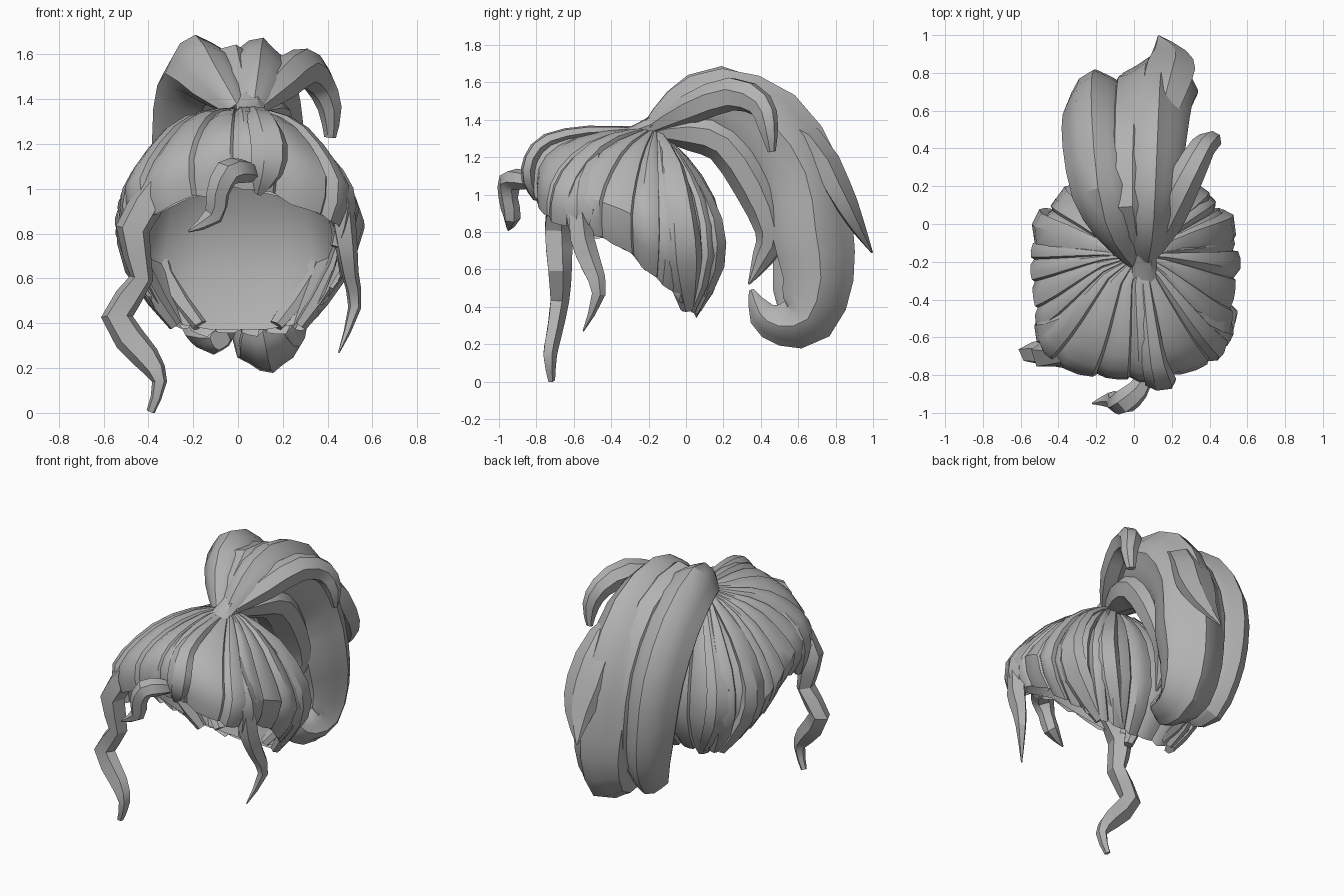
import bpy, bmesh, math, random
from mathutils import Vector

random.seed(4)
hair = bpy.data.materials.new("grey_hair")
hair.diffuse_color = (0.45, 0.45, 0.45, 1)


def catmull(p, t, closed=False):
    """Smooth interpolation through a list of vectors, t in point units."""
    n = len(p)
    i = int(math.floor(t))
    if not closed:
        i = min(i, n - 2)
    f = t - i
    g = (lambda k: p[k % n]) if closed else (lambda k: p[max(0, min(n - 1, k))])
    a, b, c, d = g(i - 1), g(i), g(i + 1), g(i + 2)
    return 0.5 * (2 * b + (c - a) * f + (2 * a - 5 * b + 4 * c - d) * f * f
                  + (3 * b - a - 3 * c + d) * f ** 3)


def finish(name, bm, angle=32):
    bmesh.ops.recalc_face_normals(bm, faces=bm.faces[:])
    me = bpy.data.meshes.new(name)
    bm.to_mesh(me)
    bm.free()
    ob = bpy.data.objects.new(name, me)
    bpy.context.collection.objects.link(ob)
    me.materials.append(hair)
    bpy.ops.object.select_all(action='DESELECT')
    ob.select_set(True)
    bpy.context.view_layer.objects.active = ob
    bpy.ops.object.shade_smooth_by_angle(angle=math.radians(angle))
    return ob


def lock(name, pts, side=(1, 0, 0), sides=6, groove=0.0, steps=2):
    """Sweep a grooved oval along points (x, y, z, half width, half thickness)."""
    p = [Vector(q) for q in pts]
    n = (len(p) - 1) * steps
    rows = [catmull(p, i / steps) for i in range(n + 1)]
    pos = [Vector(r[:3]) for r in rows]
    bm = bmesh.new()
    rings = []
    for i, r in enumerate(rows):
        tan = (pos[min(i + 1, n)] - pos[max(i - 1, 0)]).normalized()
        s = Vector(side)
        s = (s - tan * s.dot(tan)).normalized()
        nor = s.cross(tan)
        ring = []
        for k in range(sides):
            a = 2 * math.pi * (k + 0.25) / sides
            m = 1 - groove * (k % 3) / 2      # stepped overlapping strands
            ring.append(bm.verts.new(pos[i] + s * math.cos(a) * max(r[3], .004) * m
                                     + nor * math.sin(a) * max(r[4], .004) * m))
        rings.append(ring)
    for a, b in zip(rings, rings[1:]):
        for k in range(sides):
            j = (k + 1) % sides
            bm.faces.new((a[k], a[j], b[j], b[k]))
    bm.faces.new(rings[0])
    bm.faces.new(rings[-1])
    return finish(name, bm)


# Scalp cap: half profiles from the tie to the rim, front round to back
tie = Vector((0.04, -0.17, 1.36))
half = [
    [(0, -.30, 1.35), (0, -.55, 1.33), (0, -.73, 1.27), (0, -.81, 1.16), (0, -.80, 1.01)],
    [(.12, -.27, 1.34), (.25, -.46, 1.28), (.36, -.61, 1.16), (.43, -.69, 1.02), (.40, -.71, .87)],
    [(.15, -.20, 1.32), (.31, -.27, 1.22), (.44, -.33, 1.06), (.52, -.36, .91), (.45, -.35, .73)],
    [(.13, -.15, 1.31), (.31, -.13, 1.17), (.46, -.11, .96), (.51, -.10, .75), (.39, -.12, .53)],
    [(.10, -.11, 1.29), (.22, 0, 1.13), (.34, .10, .92), (.36, .13, .65), (.25, .04, .39)],
    [(0, -.09, 1.28), (0, .04, 1.13), (0, .15, .92), (0, .18, .62), (0, .04, .37)],
]
keys = [[Vector(q) for q in pr] for pr in half]
keys += [[Vector((-q.x, q.y, q.z)) for q in keys[i]] for i in (4, 3, 2, 1)]
centre = Vector((0, -.3, .8))
LOCKS, ROWS = 22, 9


def scalp_point(t, h):
    prof = [tie] + [catmull([k[j] for k in keys], t, True) for j in range(5)]
    return catmull(prof, h * 5)


def weave(bm, pole, columns):
    rows = len(columns[0])
    for a, b in zip(columns, columns[1:] + columns[:1]):
        bm.faces.new((pole, a[0], b[0]))
        for r in range(rows - 1):
            bm.faces.new((a[r], a[r + 1], b[r + 1], b[r]))


# Outer locks of the cap, each one overlapping the next
edges = [i + random.uniform(-.25, .25) for i in range(LOCKS)]
edges.append(edges[0] + LOCKS)
bm = bmesh.new()
pole = bm.verts.new(tie)
columns = []
for i in range(LOCKS):
    drop, bump = random.uniform(0, .03), random.uniform(.015, .04)
    for f, off, low in ((0.02, 0, 0), (0.3, .9, 1), (0.65, 1, .6), (0.95, .75, .2)):
        t = (edges[i] + f * (edges[i + 1] - edges[i])) / LOCKS * len(keys)
        col = []
        for r in range(1, ROWS + 1):
            h = r / ROWS
            q = scalp_point(t, h)
            q = q + (q - centre).normalized() * bump * off * min(1, h * 2.5, (1.15 - h) * 4)
            q.z -= drop * low * h ** 4
            col.append(bm.verts.new(q))
        columns.append(col)
weave(bm, pole, columns)
finish("scalp_cap", bm, 35)

# Smooth inner lining, its last row meeting the rim of the cap
bm = bmesh.new()
pole = bm.verts.new(tie - Vector((0, 0, .07)))
columns = []
for i in range(20):
    t = i / 2
    col = []
    for h, inset in ((.2, .06), (.4, .07), (.6, .07), (.8, .045), (1, .004)):
        q = scalp_point(t, h)
        col.append(bm.verts.new(q + (centre - q).normalized() * inset))
    columns.append(col)
weave(bm, pole, columns)
finish("scalp_lining", bm, 35)

# Ponytail: large right and left locks
lock("ponytail_right", [
    (.06, -.20, 1.35, .05, .04), (.07, -.04, 1.45, .12, .12), (.08, .17, 1.50, .16, .18),
    (.09, .44, 1.37, .19, .22), (.10, .62, 1.10, .21, .22), (.12, .67, .80, .22, .23),
    (.13, .70, .55, .20, .20), (.13, .64, .35, .17, .17), (.12, .51, .31, .13, .12),
    (.10, .41, .36, .10, .08), (.08, .35, .49, .015, .015)], sides=15, groove=.14)
lock("ponytail_left", [
    (.00, -.20, 1.35, .05, .04), (-.09, -.04, 1.46, .12, .11), (-.17, .17, 1.53, .16, .16),
    (-.20, .43, 1.37, .18, .18), (-.20, .60, 1.08, .18, .19), (-.18, .64, .78, .17, .18),
    (-.15, .62, .54, .15, .16), (-.12, .56, .36, .12, .11), (-.08, .46, .33, .05, .05)],
    sides=12, groove=.14)
# Loose ponytail locks
lock("ponytail_middle", [
    (.03, -.15, 1.40, .04, .03), (-.03, .10, 1.58, .09, .07), (-.03, .45, 1.45, .11, .10),
    (-.02, .67, 1.11, .11, .10), (-.01, .73, .75, .10, .09), (.0, .70, .42, .04, .03)], groove=.1)
lock("ponytail_back_tip", [
    (.09, .36, 1.46, .04, .03), (.14, .66, 1.29, .13, .08), (.18, .81, 1.03, .15, .08),
    (.18, .90, .86, .10, .05), (.13, .995, .69, .005, .005)])
lock("ponytail_underside", [
    (.05, -.16, 1.33, .05, .04), (.08, .03, 1.34, .13, .11), (.09, .21, 1.28, .16, .12),
    (.09, .37, 1.05, .16, .12), (.10, .46, .80, .12, .09), (.10, .41, .66, .06, .06),
    (.10, .335, .52, .005, .005)], sides=8)
lock("ponytail_side", [
    (.07, -.17, 1.36, .05, .04), (.17, .03, 1.46, .10, .09), (.28, .25, 1.54, .09, .10),
    (.36, .40, 1.48, .07, .08), (.41, .44, 1.36, .055, .06), (.41, .46, 1.23, .03, .02)],
    side=(.85, -.5, 0), sides=7, groove=.1)

# Overlapping locks on both sides of the cap
for s, tag in ((1, "right"), (-1, "left")):
    lock("side_lock_" + tag, [
        (s * .10, -.15, 1.32, .03, .02), (s * .33, -.08, 1.15, .07, .03),
        (s * .48, -.04, .88, .10, .05), (s * .45, -.02, .65, .11, .06),
        (s * .28, .01, .39, .04, .03)], side=(0, 1, 0))
    lock("rear_lock_" + tag, [
        (s * .08, -.11, 1.29, .03, .02), (s * .22, .02, 1.11, .06, .03),
        (s * .34, .13, .86, .08, .05), (s * .32, .14, .62, .08, .05),
        (s * .17, .05, .39, .04, .03)], side=(s, -1, 0))
    lock("temple_lock_" + tag, [
        (s * .30, -.48, 1.24, .03, .02), (s * .44, -.55, 1.06, .08, .04),
        (s * .48, -.56, .92, .09, .05), (s * .44, -.58, .74, .03, .03)], side=(0, 1, 0))

# Fringe locks
lock("fringe_curl", [
    (.07, -.79, 1.06, .04, .03), (.02, -.88, 1.08, .06, .055), (-.05, -.94, 1.07, .07, .06),
    (-.09, -.95, .98, .05, .055), (-.11, -.93, .88, .05, .045), (-.22, -.95, .81, .005, .005)],
    side=(.6, -.8, 0), sides=6)
lock("fringe_wave", [
    (.05, -.24, 1.34, .03, .02), (.08, -.52, 1.34, .05, .03), (.11, -.74, 1.29, .07, .04),
    (.14, -.83, 1.19, .085, .04), (.13, -.84, 1.08, .075, .04), (.09, -.80, .98, .02, .02)])

# Long face strands
lock("long_strand", [
    (-.34, -.69, 1.02, .08, .05), (-.47, -.69, .82, .08, .08), (-.43, -.68, .60, .055, .07),
    (-.54, -.68, .43, .075, .055), (-.41, -.71, .25, .065, .045), (-.35, -.73, .14, .035, .04),
    (-.39, -.72, .005, .02, .02)], sides=5)
lock("short_strand", [
    (.45, -.58, .97, .07, .06), (.48, -.56, .76, .055, .07), (.50, -.51, .62, .04, .06),
    (.52, -.47, .47, .03, .04), (.45, -.55, .27, .004, .004)], sides=5)

# Gathered knot at the tie
lock("tie_knot", [
    (.05, -.30, 1.33, .07, .03), (.05, -.20, 1.36, .07, .05), (.05, -.10, 1.40, .08, .07)],
    sides=8)
